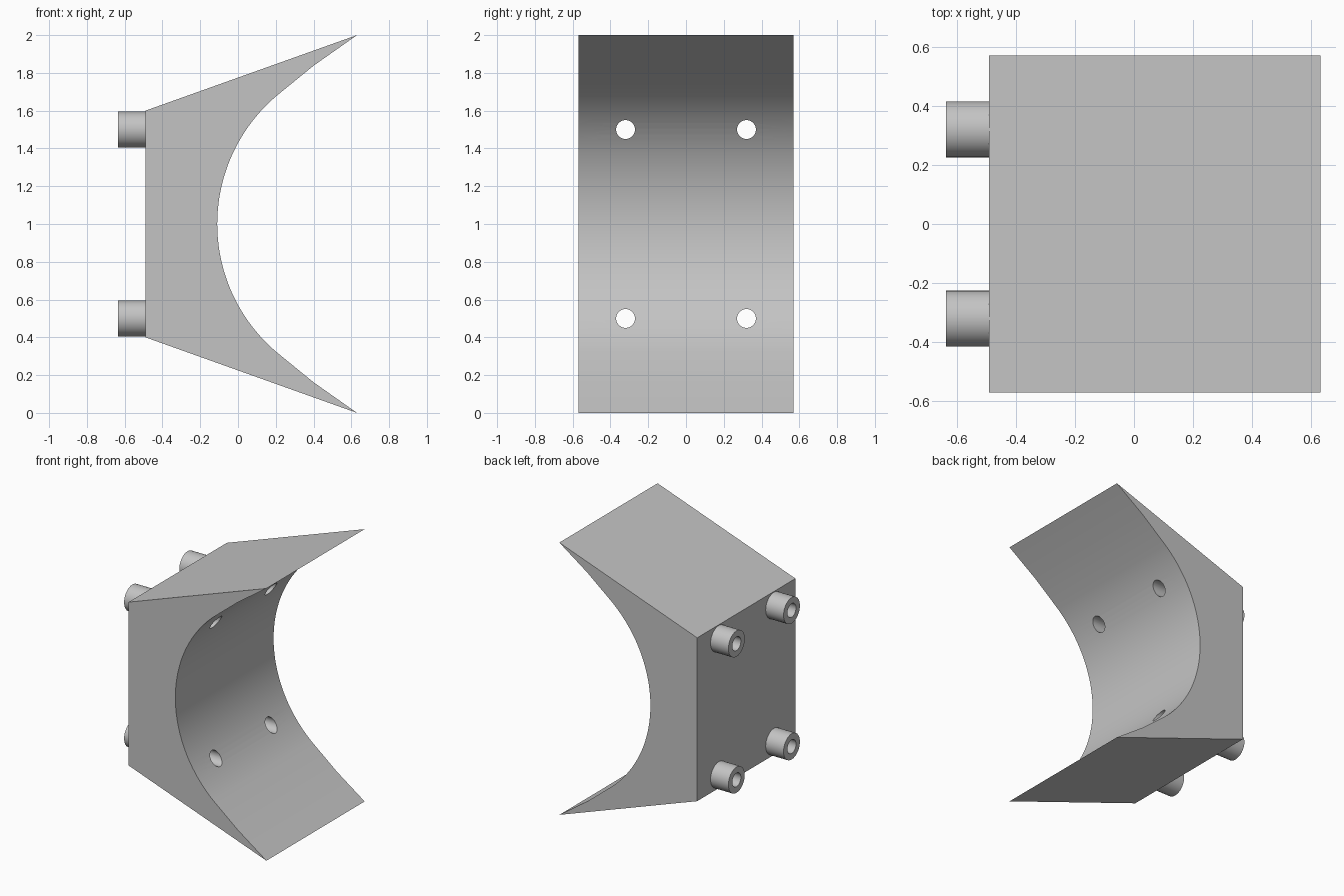
import bpy, bmesh, math
from mathutils import Matrix

if "Cube" in bpy.data.objects:
    bpy.data.objects.remove(bpy.data.objects["Cube"])

grey = bpy.data.materials.new("light_grey")
grey.diffuse_color = (0.55, 0.55, 0.55, 1)
grey.use_nodes = True
grey.node_tree.nodes["Principled BSDF"].inputs["Base Color"].default_value = grey.diffuse_color

HALF_DEPTH = 0.57
BACK, TUBE_END = -0.49, -0.635
HOLE_R, TUBE_R = 0.05, 0.095
SPOTS = [(y, z) for y in (-0.32, 0.32) for z in (0.5, 1.5)]


def finish(name, bm):
    bmesh.ops.recalc_face_normals(bm, faces=bm.faces[:])
    mesh = bpy.data.meshes.new(name)
    bm.to_mesh(mesh)
    bm.free()
    mesh.materials.append(grey)
    obj = bpy.data.objects.new(name, mesh)
    bpy.context.collection.objects.link(obj)
    return obj


def smooth(obj):
    bpy.ops.object.select_all(action='DESELECT')
    obj.select_set(True)
    bpy.context.view_layer.objects.active = obj
    bpy.ops.object.shade_smooth_by_angle(angle=math.radians(30))


# Cradle block: tapered outline with a curved mouth, extruded along y
R, cx = 0.89, 0.78
span = math.asin(0.675 / R)
arc = []
for i in range(41):
    a = span * (1 - i / 20)
    arc.append((cx - R * math.cos(a), 1 + R * math.sin(a)))
outline = [(BACK, 0.4), (BACK, 1.6), (0.63, 2), (0.40, 1.838)] + arc + [(0.40, 0.162), (0.63, 0)]
bm = bmesh.new()
face = bm.faces.new([bm.verts.new((x, -HALF_DEPTH, z)) for x, z in outline])
ext = bmesh.ops.extrude_face_region(bm, geom=[face])
bmesh.ops.translate(bm, vec=(0, 2 * HALF_DEPTH, 0),
                    verts=[v for v in ext["geom"] if isinstance(v, bmesh.types.BMVert)])
block = finish("cradle_block", bm)

# Bolt holes through the block
bm = bmesh.new()
for y, z in SPOTS:
    bmesh.ops.create_cone(bm, cap_ends=True, segments=32, radius1=HOLE_R, radius2=HOLE_R, depth=1.6,
                          matrix=Matrix.Translation((0, y, z)) @ Matrix.Rotation(math.pi / 2, 4, 'Y'))
cutter = finish("hole_cutter", bm)
mod = block.modifiers.new("bolt_holes", 'BOOLEAN')
mod.object = cutter
mod.operation = 'DIFFERENCE'
mod.solver = 'EXACT'
bpy.context.view_layer.objects.active = block
block.select_set(True)
bpy.ops.object.modifier_apply(modifier=mod.name)
bpy.data.objects.remove(cutter)
smooth(block)

# Hollow sleeves on the back, one around each hole
for n, (y, z) in enumerate(SPOTS, 1):
    bm = bmesh.new()
    rings = []
    for r, x in ((HOLE_R, BACK), (HOLE_R, TUBE_END), (TUBE_R, TUBE_END), (TUBE_R, BACK)):
        rings.append([bm.verts.new((x, y + r * math.cos(k * math.tau / 32),
                                    z + r * math.sin(k * math.tau / 32))) for k in range(32)])
    for a, b in zip(rings, rings[1:]):
        for k in range(32):
            j = (k + 1) % 32
            bm.faces.new((a[k], a[j], b[j], b[k]))
    sleeve = finish(f"sleeve_{n}", bm)
    # Open at the wall, so orient by the outer surface
    bm = bmesh.new()
    bm.from_mesh(sleeve.data)
    cap = next(f for f in bm.faces if abs(f.normal.x) > 0.9)
    if cap.normal.x > 0:
        bmesh.ops.reverse_faces(bm, faces=bm.faces[:])
    bm.to_mesh(sleeve.data)
    bm.free()
    smooth(sleeve)
